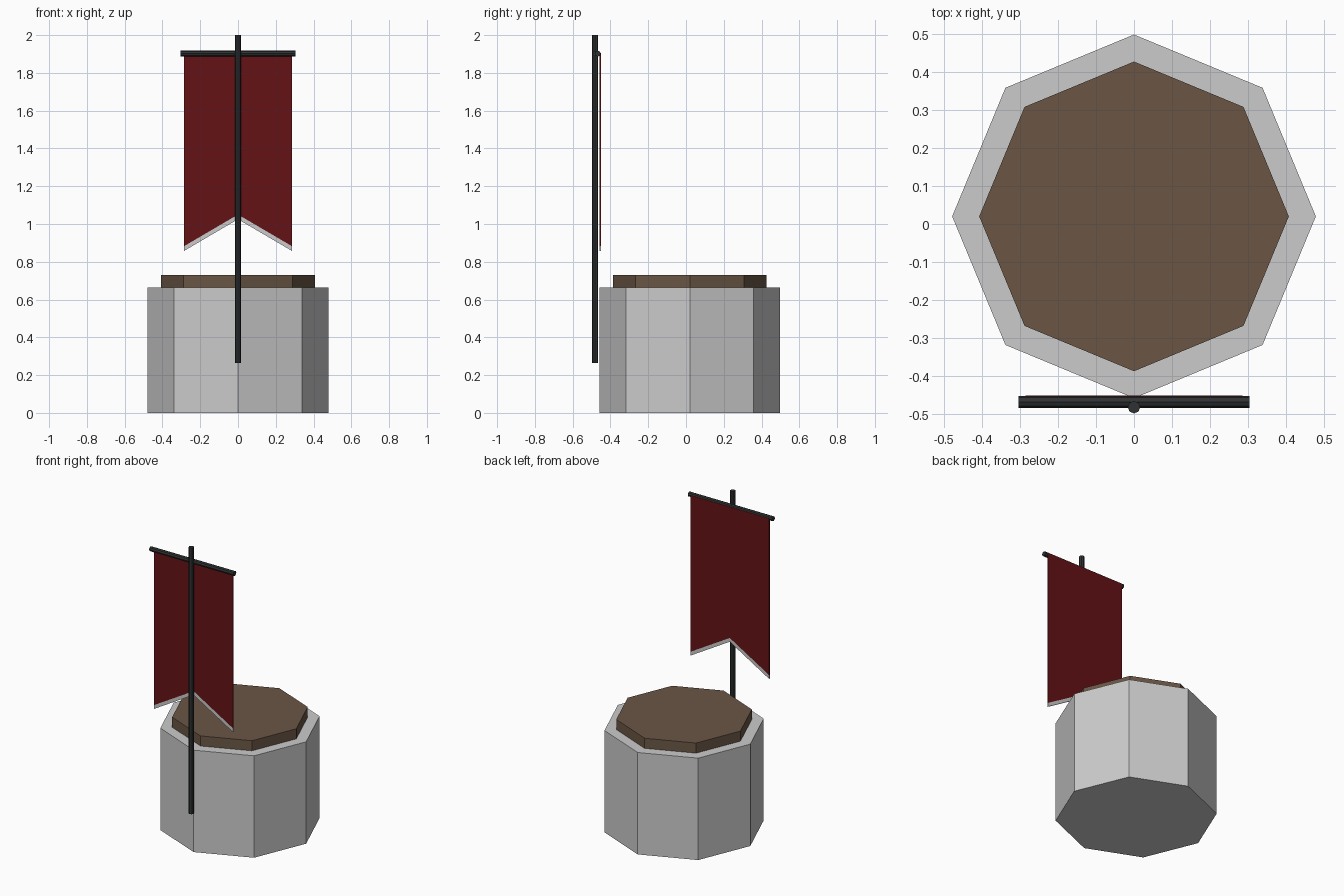
import bpy, bmesh
from math import radians
from mathutils import Matrix

if "Cube" in bpy.data.objects:
    bpy.data.objects.remove(bpy.data.objects["Cube"])


def material(name, rgb):
    m = bpy.data.materials.new(name)
    m.diffuse_color = (*rgb, 1)
    m.use_nodes = True
    m.node_tree.nodes["Principled BSDF"].inputs["Base Color"].default_value = m.diffuse_color
    return m


wood = material("wood", (0.145, 0.093, 0.06))
iron = material("iron", (0.028, 0.031, 0.032))
cloth = material("red_cloth", (0.13, 0.006, 0.008))


def add_object(name, bm, mat=None):
    bmesh.ops.recalc_face_normals(bm, faces=bm.faces)
    mesh = bpy.data.meshes.new(name)
    bm.to_mesh(mesh)
    bm.free()
    ob = bpy.data.objects.new(name, mesh)
    bpy.context.collection.objects.link(ob)
    if mat:
        mesh.materials.append(mat)
    return ob


def prism(name, radius, length, loc, mat=None, rot=Matrix.Identity(4)):
    """Eight-sided flat-shaded prism centred on loc."""
    bm = bmesh.new()
    bmesh.ops.create_cone(bm, cap_ends=True, segments=8, radius1=radius,
                          radius2=radius, depth=length,
                          matrix=Matrix.Translation(loc) @ rot)
    return add_object(name, bm, mat)


def sheet(name, outline, y, thickness, mat=None):
    """Thin panel: an x-z outline extruded along y."""
    bm = bmesh.new()
    face = bm.faces.new([bm.verts.new((x, y, z)) for x, z in outline])
    ext = bmesh.ops.extrude_face_region(bm, geom=[face], use_keep_orig=True)
    verts = [g for g in ext["geom"] if isinstance(g, bmesh.types.BMVert)]
    bmesh.ops.translate(bm, verts=verts, vec=(0, thickness, 0))
    return add_object(name, bm, mat)


# Stone drum and wooden lid
prism("stone_base", 0.478, 0.665, (0, 0.02, 0.3325))
prism("wooden_lid", 0.407, 0.067, (0, 0.02, 0.6975), wood)

# Upright pole and crossbar
prism("banner_pole", 0.0165, 1.737, (0, -0.4815, 1.1315), iron)
prism("crossbar", 0.0155, 0.608, (0, -0.4675, 1.902), iron,
      Matrix.Rotation(radians(90), 4, 'Y'))

# Swallow-tailed banner with a pale hem
W, SIDE, MID, HEM = 0.285, 0.883, 1.05, 0.025
sheet("banner_cloth", [(-W, 1.905), (-W, SIDE), (0, MID), (W, SIDE), (W, 1.905)],
      -0.458, 0.007, cloth)
sheet("banner_hem", [(-W, SIDE), (-W, SIDE - HEM), (0, MID - HEM),
                     (W, SIDE - HEM), (W, SIDE), (0, MID)], -0.458, 0.007)
